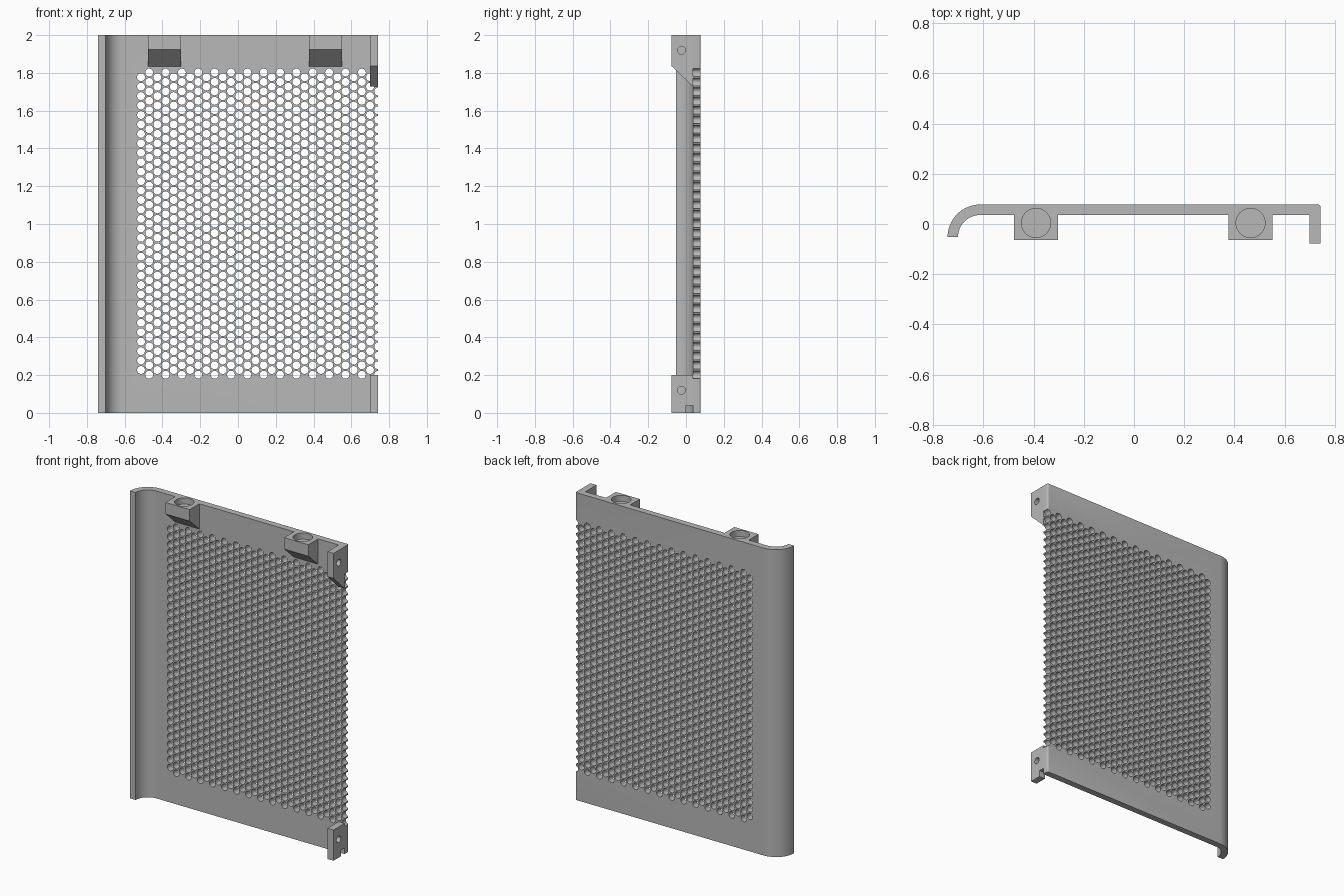
import bpy, bmesh, math
from math import cos, sin, pi
from mathutils import Matrix, Vector

cube = bpy.data.objects.get("Cube")
if cube:
    bpy.data.objects.remove(cube, do_unlink=True)

grey = bpy.data.materials.new("plain grey")
grey.use_nodes = True
grey.diffuse_color = (0.48, 0.48, 0.48, 1)
grey.node_tree.nodes["Principled BSDF"].inputs["Base Color"].default_value = grey.diffuse_color

# Main sizes
EDGE, BACK, FRONT, HEIGHT = 0.742, 0.0775, 0.036, 2.0
BEND = 0.13                      # outer radius of the curled side
PITCH = 0.05                     # spacing of the perforations


def finish(name, bm):
    bmesh.ops.recalc_face_normals(bm, faces=bm.faces[:])
    mesh = bpy.data.meshes.new(name)
    bm.to_mesh(mesh)
    bm.free()
    mesh.materials.append(grey)
    obj = bpy.data.objects.new(name, mesh)
    bpy.context.collection.objects.link(obj)
    return obj


def prism(name, points, place, start, end):
    """Extrude a 2D outline; place(u, v, w) maps it into space."""
    bm = bmesh.new()
    face = bm.faces.new([bm.verts.new(place(u, v, start)) for u, v in points])
    moved = bmesh.ops.extrude_face_region(bm, geom=[face])["geom"]
    shift = Vector(place(0, 0, end)) - Vector(place(0, 0, start))
    bmesh.ops.translate(bm, vec=shift, verts=[g for g in moved if isinstance(g, bmesh.types.BMVert)])
    return finish(name, bm)


def rod(bm, centre, radius, length, axis, sides):
    turn = {"x": Matrix.Rotation(pi / 2, 4, "Y"), "y": Matrix.Rotation(pi / 2, 4, "X"), "z": Matrix()}[axis]
    bmesh.ops.create_cone(bm, cap_ends=True, segments=sides, radius1=radius, radius2=radius,
                          depth=length, matrix=Matrix.Translation(centre) @ turn)


def cut(obj, cutter):
    mod = obj.modifiers.new("cut", "BOOLEAN")
    mod.operation, mod.solver, mod.object = "DIFFERENCE", "MANIFOLD", cutter
    select(obj)
    bpy.ops.object.modifier_apply(modifier=mod.name)


def select(obj):
    bpy.ops.object.select_all(action="DESELECT")
    obj.select_set(True)
    bpy.context.view_layer.objects.active = obj


def arc(cx, cy, r, a, b, n):
    return [(cx + r * cos(a + (b - a) * i / n), cy + r * sin(a + (b - a) * i / n)) for i in range(n + 1)]


along_z = lambda u, v, w: (u, v, w)
along_x = lambda u, v, w: (w, u, v)

# Panel with one curled side and a softened far corner
cx, cy, soft = -EDGE + BEND, BACK - BEND, 0.01
outline = arc(cx, cy, BEND, pi, pi / 2, 16)
outline += arc(EDGE - soft, BACK - soft, soft, pi / 2, 0, 4)
outline += [(EDGE, FRONT)]
outline += arc(cx, cy, BEND - (BACK - FRONT), pi / 2, pi, 16)
panel = prism("perforated_panel", outline, along_z, 0, HEIGHT)

# Staggered round perforations, alternate columns one hole shorter
bm = bmesh.new()
for col in range(30):
    odd = col % 2
    for row in range(32 + odd):
        z = 0.202 + PITCH * (row + (0 if odd else 0.5))
        rod(bm, (-0.5135 + col * PITCH * sin(pi / 3), 0.057, z), 0.021, 0.1, "y", 16)
holes = finish("perforation_cutter", bm)

# Round sockets sunk into the top blocks and panel
BLOCKS = (("right", -0.39), ("left", 0.464))
bm = bmesh.new()
for side, x in BLOCKS:
    rod(bm, (x, 0.004, HEIGHT), 0.058, 0.08, "z", 48)
sockets = finish("socket_cutter", bm)

# Fixing holes through the side tabs
bm = bmesh.new()
for z in (0.12, 1.919):
    rod(bm, (0.72, -0.024, z), 0.021, 0.2, "x", 32)
fixings = finish("fixing_cutter", bm)

cut(panel, holes)
cut(panel, sockets)
parts = [panel]

# Top blocks with sloped undersides
for side, x in BLOCKS:
    shape = [(FRONT, HEIGHT), (-0.064, HEIGHT), (-0.064, 1.925), (FRONT, 1.835)]
    block = prism(side + "_socket_block", shape, along_x, x - 0.087, x + 0.087)
    cut(block, sockets)
    parts.append(block)

# Side tabs: sloped upper one, notched lower one
TABS = {
    "upper_tab": [(FRONT, HEIGHT), (-BACK, HEIGHT), (-BACK, 1.837), (FRONT, 1.728)],
    "lower_tab": [(-BACK, 0), (0, 0), (0, 0.04), (FRONT, 0.04), (FRONT, 0.2), (-BACK, 0.2)],
}
for name, shape in TABS.items():
    tab = prism(name, shape, along_x, 0.699, EDGE)
    cut(tab, fixings)
    parts.append(tab)

for helper in (holes, sockets, fixings):
    bpy.data.objects.remove(helper, do_unlink=True)

for obj in parts:
    select(obj)
    bpy.ops.object.shade_smooth_by_angle(angle=math.radians(30))
